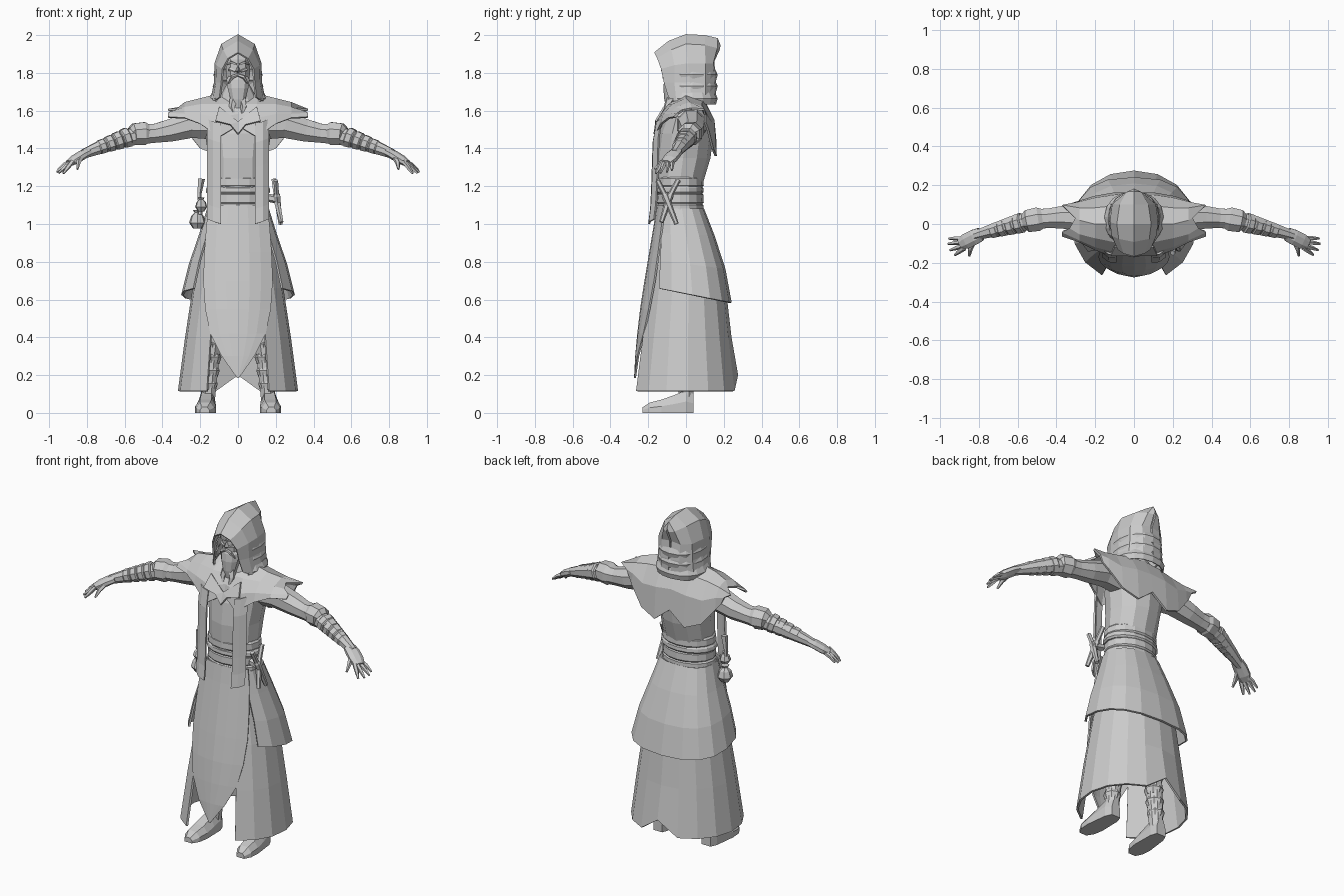
import bpy, bmesh, math
from mathutils import Vector

grey = bpy.data.materials.new("light_grey")
grey.diffuse_color = (0.6, 0.6, 0.6, 1)


def build(name, verts, faces, thick=0):
    me = bpy.data.meshes.new(name)
    me.from_pydata([tuple(v) for v in verts], [], faces)
    bm = bmesh.new()
    bm.from_mesh(me)
    bmesh.ops.recalc_face_normals(bm, faces=bm.faces)
    bm.to_mesh(me)
    bm.free()
    me.materials.append(grey)
    ob = bpy.data.objects.new(name, me)
    bpy.context.collection.objects.link(ob)
    if thick:
        mod = ob.modifiers.new("thickness", "SOLIDIFY")
        mod.thickness, mod.offset = thick, 0
    return ob


def loft(name, rings, closed=True, thick=0):
    """Skin rings of equal length; closed lofts get end caps."""
    n = len(rings[0])
    faces = []
    for r in range(len(rings) - 1):
        for i in range(n if closed else n - 1):
            j = (i + 1) % n
            faces.append((r * n + i, r * n + j, (r + 1) * n + j, (r + 1) * n + i))
    if closed and not thick:
        faces += [tuple(range(n)), tuple(range((len(rings) - 1) * n, len(rings) * n))]
    return build(name, [p for r in rings for p in r], faces, thick)


def ring(z, rx, ry, cy, n=12, cx=0):
    return [(cx + rx * math.sin(a), cy - ry * math.cos(a), z)
            for a in (2 * math.pi * i / n for i in range(n))]


def stack(name, rows, n=12, cx=0):
    return loft(name, [ring(z, rx, ry, cy, n, cx) for z, rx, ry, cy in rows])


def tube(name, path, n=8, wide=1.0):
    """Tube along (x, y, z, radius) points."""
    pts = [Vector(p[:3]) for p in path]
    rings = []
    for k, p in enumerate(pts):
        d = (pts[min(k + 1, len(pts) - 1)] - pts[max(k - 1, 0)]).normalized()
        side = d.cross(Vector((0, 1, 0) if abs(d.z) > 0.8 else (0, 0, 1))).normalized()
        up = side.cross(d)
        rings.append([p + path[k][3] * (side * wide * math.cos(a) + up * math.sin(a))
                      for a in (2 * math.pi * (i + 0.5) / n for i in range(n))])
    return loft(name, rings)


def arc(rx, ry, cy, start, n, power):
    """Open outline starting `start` degrees from the front, round the back."""
    pts = []
    for i in range(n + 1):
        a = math.radians(start + (360 - 2 * start) * i / n)
        s, c = math.sin(a), math.cos(a)
        pts.append((math.copysign(abs(s) ** power, s) * rx,
                    cy - math.copysign(abs(c) ** power, c) * ry))
    return pts


# body
stack("torso", [(1.05, .15, .11, -.03), (1.2, .15, .12, -.035), (1.35, .155, .145, -.015),
                (1.48, .175, .145, 0), (1.57, .19, .12, .01), (1.65, .11, .09, .01),
                (1.74, .06, .06, 0)])

# layered belt
for i, (z0, z1, r) in enumerate([(1.05, 1.11, .163), (1.105, 1.165, .158), (1.16, 1.2, .168), (1.195, 1.25, .16)]):
    stack(f"belt_band_{i}", [(z0, r - .006, .118, -.032), (z0 + .01, r + .002, .126, -.032),
                             (z1 - .01, r, .124, -.032), (z1, r - .008, .115, -.032)], 16)

# long skirt, open at the front with a notch at the back hem
rows = []
for z, rx, ry, cy in [(1.0, .16, .13, -.02), (.66, .235, .21, -.005), (.4, .275, .245, -.01), (.115, .313, .283, -.013)]:
    rows.append([(x, y, z + (.085 if z < .2 and abs(x) < .01 else 0))
                 for x, y in arc(rx, ry, cy, 30, 14, .95)])
loft("long_skirt", rows, False, .012)

# short overskirt with a hem sloping down to the back
rows = []
for t, rx, ry, cy in [(0, .158, .12, -.03), (.3, .2, .158, -.012), (.65, .255, .195, .008), (1, .295, .218, .018)]:
    rows.append([(x, y, 1.08 * (1 - t) + t * (.63 - .2 * y)) for x, y in arc(rx, ry, cy, 48, 12, .8)])
loft("overskirt", rows, False, .012)

# pointed front tabard
rows = []
for z, w, y in [(1.1, .15, -.15), (1.0, .165, -.165), (.85, .176, -.19), (.7, .182, -.215), (.55, .172, -.238),
                (.42, .145, -.253), (.3, .085, -.264), (.185, .004, -.27)]:
    rows.append([(w * k / 3, y + 1.5 * (w * k / 3) ** 2, z) for k in range(-3, 4)])
loft("front_tabard", rows, False, .01)

# shoulder mantle: cross-sections from chest over the shoulder to the back
sections = [
    (0, [(-.13, 1.52), (-.115, 1.58), (-.085, 1.63), (0, 1.69), (.09, 1.66), (.14, 1.56), (.155, 1.44)]),
    (.1, [(-.165, 1.46), (-.14, 1.56), (-.09, 1.63), (0, 1.685), (.09, 1.65), (.145, 1.55), (.157, 1.36)]),
    (.2, [(-.13, 1.53), (-.115, 1.58), (-.07, 1.63), (0, 1.66), (.08, 1.635), (.13, 1.54), (.14, 1.4)]),
    (.28, [(-.09, 1.56), (-.08, 1.58), (-.05, 1.615), (.02, 1.64), (.08, 1.62), (.11, 1.57), (.115, 1.5)]),
    (.37, [(-.06, 1.565), (-.04, 1.585), (-.02, 1.6), (.03, 1.61), (.095, 1.605), (.1, 1.58), (.1, 1.54)])]
jag = [0, 0, -.04, -.07, 0, -.04, -.06]


def cut(x, s):
    return [(s * (x + (jag[i] if x > .36 else 0)), y, z) for i, (y, z) in enumerate(sections_by_x[x])]


sections_by_x = dict(sections)
xs = [x for x, _ in sections]
loft("mantle", [cut(x, -1) for x in xs[:0:-1]] + [cut(x, 1) for x in xs], False, .012)

# hood: arches from the face opening to the hanging tip, bottom to crown
arches = [
    [(.095, -.09, 1.67), (.085, -.115, 1.75), (.08, -.13, 1.82), (.05, -.15, 1.875), (0, -.165, 1.905)],
    [(.13, -.05, 1.65), (.112, -.06, 1.75), (.11, -.06, 1.84), (.075, -.075, 1.92), (0, -.09, 1.965)],
    [(.142, .03, 1.65), (.122, .02, 1.75), (.12, .01, 1.85), (.085, 0, 1.95), (0, 0, 2.0)],
    [(.12, .1, 1.66), (.112, .1, 1.75), (.108, .1, 1.85), (.07, .1, 1.945), (0, .1, 1.995)],
    [(.06, .145, 1.67), (.06, .148, 1.75), (.06, .14, 1.85), (.035, .162, 1.93), (0, .165, 1.98)],
    [(.005, .155, 1.67), (.005, .155, 1.75), (.005, .145, 1.86), (.005, .175, 1.925), (0, .178, 1.945)]]
loft("hood", [[(-x, y, z) for x, y, z in a] + [p for p in a[-2::-1]] for a in arches], False, .01)

# gathered cowl folds
for i, (z, r) in enumerate([(1.665, .14), (1.73, .122), (1.79, .118)]):
    pts = arc(r, .13, .025, 50, 12, .9)
    loft(f"cowl_fold_{i}", [[(x * k, (y - .03) * k + .03, z + h) for x, y in pts]
                            for h, k in [(-.03, 1), (0, 1.07), (.03, .96)]], False, .008)

# head and face
stack("head", [(1.66, .045, .05, -.03), (1.74, .06, .075, -.03), (1.81, .068, .08, -.03),
               (1.87, .066, .08, -.03), (1.92, .045, .055, -.02)], 10)
build("nose", [(0, -.1, 1.855), (-.016, -.1, 1.805), (.016, -.1, 1.805), (0, -.135, 1.812), (0, -.105, 1.798)],
      [(0, 1, 3), (0, 3, 2), (1, 4, 3), (4, 2, 3), (0, 2, 4, 1)])
stack("beard", [(1.615, .022, .02, -.085), (1.66, .042, .035, -.08), (1.72, .058, .05, -.07),
                (1.765, .064, .055, -.06), (1.785, .05, .045, -.06)], 10)

for s, side in ((-1, "right"), (1, "left")):
    # face and beard details
    tube(f"{side}_brow", [(s * .008, -.112, 1.845, .006), (s * .035, -.108, 1.856, .008), (s * .058, -.085, 1.845, .004)], 4)
    tube(f"{side}_cheek", [(s * .015, -.108, 1.808, .007), (s * .045, -.092, 1.82, .01)], 5)
    tube(f"{side}_moustache", [(0, -.115, 1.79, .008), (s * .03, -.115, 1.778, .011), (s * .05, -.1, 1.745, .004)], 5)
    tube(f"{side}_beard_tip", [(s * .02, -.085, 1.66, .024), (s * .03, -.1, 1.62, .018), (s * .018, -.12, 1.57, .003)], 5)

    # hanging stole strip and collar flap
    loft(f"{side}_stole", [[(s * .09, y, z), (s * .13, y + .003, z + .012), (s * .162, y + .028, z + .026)]
                           for y, z in [(-.155, 1.53), (-.172, 1.43), (-.176, 1.3), (-.18, 1.18),
                                        (-.185, 1.08), (-.195, 1.0)]], False, .01)
    build(f"{side}_collar", [(s * .1, -.115, 1.62), (s * .12, -.16, 1.545), (s * .04, -.16, 1.525),
                             (0, -.168, 1.475), (0, -.14, 1.54)], [(0, 1, 2, 4), (2, 3, 4)], .01)

    # sleeve, elbow cuff and forearm wraps
    tube(f"{side}_sleeve", [(s * .12, .03, 1.525, .085), (s * .25, .03, 1.525, .075), (s * .36, .035, 1.495, .064),
                            (s * .44, .03, 1.48, .054), (s * .51, .025, 1.475, .056)])
    tube(f"{side}_elbow_cuff", [(s * .475, .027, 1.475, .055), (s * .495, .025, 1.478, .066),
                                (s * .55, .015, 1.475, .062), (s * .56, .012, 1.47, .045)])
    tube(f"{side}_forearm", [(s * .5, .022, 1.475, .052), (s * .62, 0, 1.448, .047), (s * .72, -.03, 1.41, .038),
                             (s * .82, -.06, 1.37, .026)])
    for i in range(4):
        x, r = .575 + .042 * i, .056 - .005 * i
        p = lambda d, k: (s * (x + d), .012 - .28 * (x + d - .56), 1.468 - .36 * (x + d - .56), r * k)
        tube(f"{side}_wrap_{i}", [p(0, .85), p(.006, 1), p(.032, .95), p(.038, .8)])

    # hand
    tube(f"{side}_palm", [(s * .79, -.052, 1.382, .022), (s * .825, -.068, 1.365, .025), (s * .865, -.088, 1.34, .025),
                          (s * .895, -.105, 1.322, .018)], 8, 1.7)
    for i, (y, tx, ty, tz) in enumerate([(-.073, .955, -.075, 1.285), (-.092, .96, -.102, 1.275),
                                         (-.11, .95, -.135, 1.27), (-.125, .925, -.16, 1.268)]):
        tube(f"{side}_finger_{i}", [(s * .875, y, 1.333, .013), (s * (.88 + tx) / 2, (y + ty) / 2, tz + .03, .012),
                                    (s * tx, ty, tz, .006)], 5)
    tube(f"{side}_thumb", [(s * .825, -.085, 1.36, .015), (s * .845, -.13, 1.325, .013), (s * .85, -.165, 1.29, .006)], 5)

    # wrapped leg and shoe
    tube(f"{side}_leg", [(s * .1, -.01, .95, .075), (s * .125, -.01, .5, .06), (s * .145, .0, .3, .05), (s * .16, 0, .06, .04)])
    for i in range(5):
        z = .12 + .07 * i
        stack(f"{side}_leg_wrap_{i}", [(z, .04 + .002 * i, .04 + .002 * i, 0), (z + .035, .05 + .003 * i, .05 + .003 * i, 0),
                                       (z + .06, .04 + .002 * i, .04 + .002 * i, 0)], 8, s * (.157 - .007 * i))
    shoe = [(.04, .03, .1), (.0, .046, .12), (-.06, .05, .095), (-.13, .055, .07), (-.19, .048, .055), (-.23, .025, .03)]
    loft(f"{side}_shoe", [[(s * (.165 - .05 * y) + w * k, y, h * t) for k, t in
                           [(-1, 0), (-1, .5), (-.55, 1), (.55, 1), (1, .5), (1, 0)]] for y, w, h in shoe])

# pouches on the right hip
for n, x, y, z, r in [("large_pouch", -.215, -.07, 1.02, .045), ("small_pouch", -.195, -.1, 1.1, .033)]:
    stack(n, [(z - r, r * .5, r * .5, y), (z - r * .3, r, r, y), (z + r * .5, r * .75, r * .75, y),
              (z + r * .9, r * .35, r * .35, y), (z + r * 1.2, r * .55, r * .55, y)], 7, x)
tube("pouch_strap", [(-.2, -.1, 1.05, .012), (-.205, -.09, 1.16, .012), (-.195, -.09, 1.24, .02)], 5)

# crossed daggers on the left hip
tube("front_dagger", [(.2, -.15, 1.23, .014), (.205, -.115, 1.16, .014), (.206, -.11, 1.15, .02), (.225, -.05, 1.0, .012)], 6)
tube("rear_dagger", [(.19, -.04, 1.235, .014), (.2, -.08, 1.16, .014), (.2, -.085, 1.15, .02), (.23, -.13, 1.01, .012)], 6)
tube("dagger_loop", [(.15, -.09, 1.14, .02), (.215, -.095, 1.13, .024)], 6)
